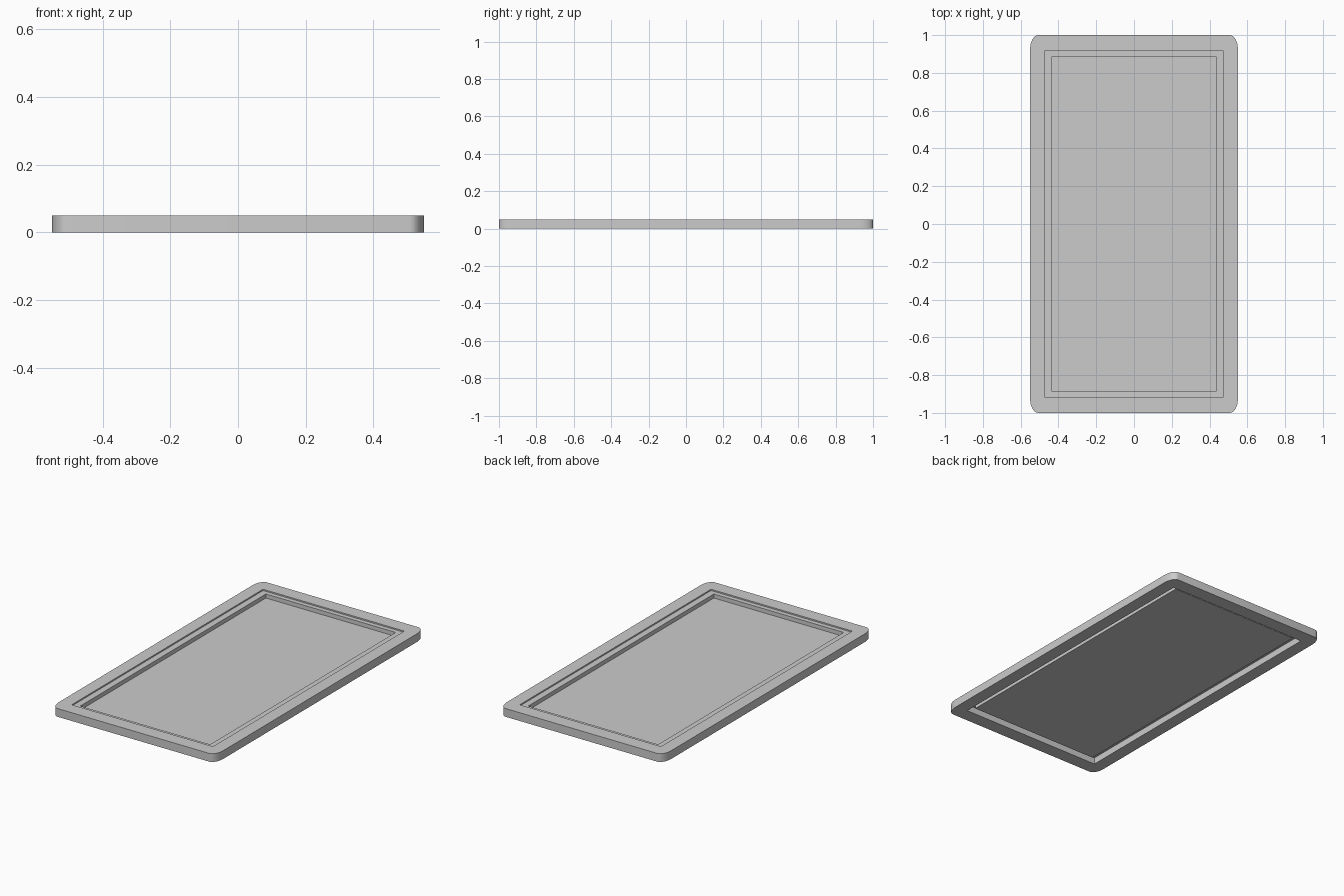
import bpy, bmesh, math

if "Cube" in bpy.data.objects:
    bpy.data.objects.remove(bpy.data.objects["Cube"])

TOP = 0.05
OX, OY = 0.55, 1.0        # outer half sizes
RX, RY = 0.042, 0.075     # elliptical corner radii
HX, HY = 0.473, 0.915     # frame opening
IX, IY = 0.435, 0.888     # sunken panel
SIGNS = [(1, 1), (-1, 1), (-1, -1), (1, -1)]
STEPS = 8


def finish(bm, name):
    bmesh.ops.recalc_face_normals(bm, faces=bm.faces)
    me = bpy.data.meshes.new(name)
    bm.to_mesh(me)
    bm.free()
    ob = bpy.data.objects.new(name, me)
    bpy.context.collection.objects.link(ob)
    return ob


def rect(bm, hx, hy, z):
    return [bm.verts.new((sx * hx, sy * hy, z)) for sx, sy in SIGNS]


def bridge(bm, a, b):
    n = len(a)
    for i in range(n):
        j = (i + 1) % n
        bm.faces.new((a[i], a[j], b[j], b[i]))


# Frame: rounded outside, square opening
bm = bmesh.new()
outers, inners = [], []
for z in (0, TOP):
    arcs = []
    for k, (sx, sy) in enumerate(SIGNS):
        arc = []
        for i in range(STEPS + 1):
            a = (k + i / STEPS) * math.pi / 2
            arc.append(bm.verts.new((sx * (OX - RX) + RX * math.cos(a),
                                     sy * (OY - RY) + RY * math.sin(a), z)))
        arcs.append(arc)
    inner = rect(bm, HX, HY, z)
    for k in range(4):
        n = (k + 1) % 4
        bm.faces.new([inner[k]] + arcs[k])
        bm.faces.new((arcs[k][-1], arcs[n][0], inner[n], inner[k]))
    outers.append(sum(arcs, []))
    inners.append(inner)
bridge(bm, *outers)
bridge(bm, *inners)
frame = finish(bm, "frame")
bpy.context.view_layer.objects.active = frame
frame.select_set(True)
bpy.ops.object.shade_smooth_by_angle(angle=math.radians(30))

# Thin tray: ledge, short wall and sunken floor
bm = bmesh.new()
rim = rect(bm, HX, HY, 0.041)
lip = rect(bm, IX, IY, 0.041)
base = rect(bm, IX, IY, 0.017)
bridge(bm, rim, lip)
bridge(bm, lip, base)
bm.faces.new(base)
tray = finish(bm, "sunken_panel")
mod = tray.modifiers.new("sheet_thickness", 'SOLIDIFY')
mod.thickness = 0.002
mod.offset = 0
